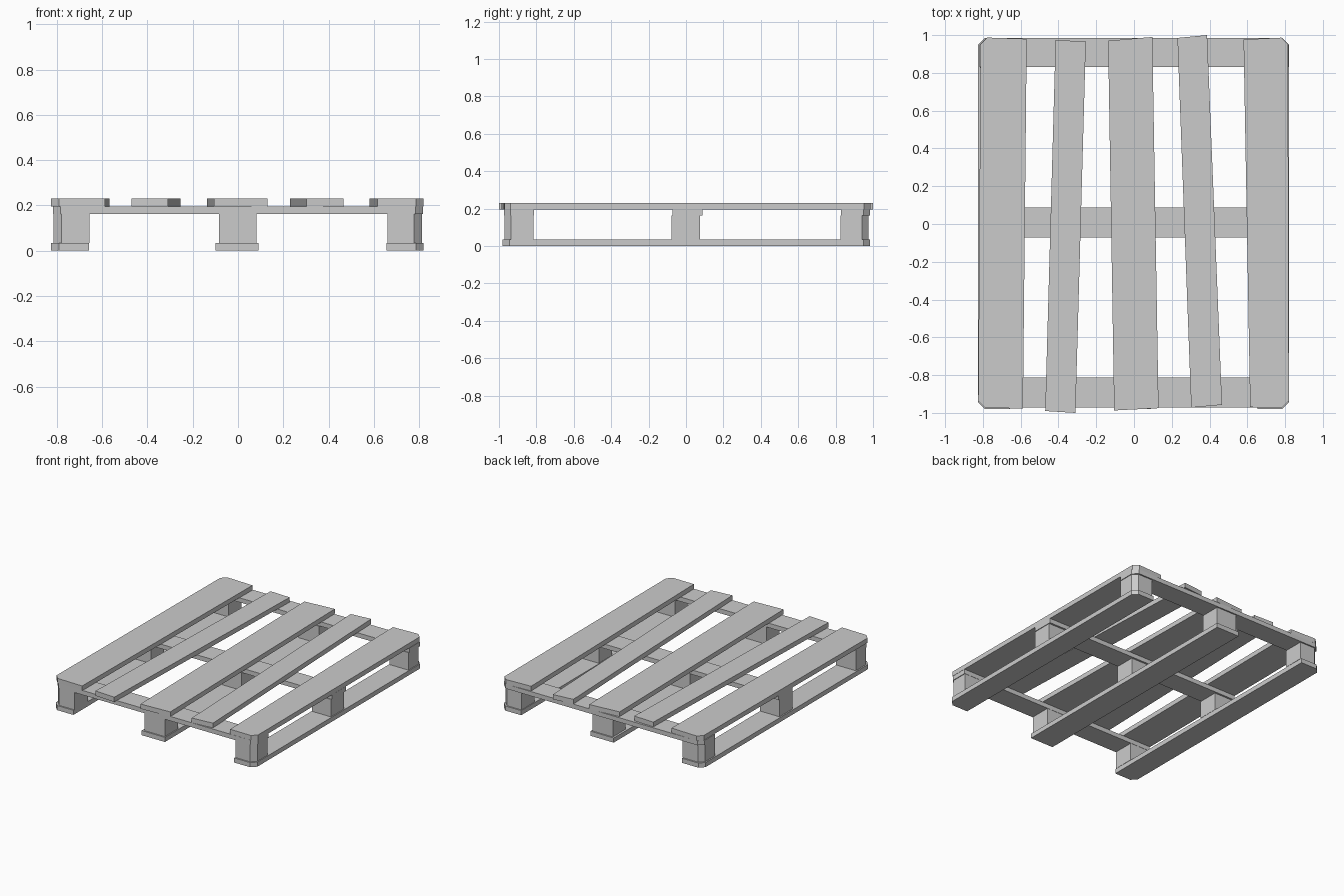
import bpy, bmesh

if "Cube" in bpy.data.objects:
    bpy.data.objects.remove(bpy.data.objects["Cube"])


def prism(name, outline, z0, z1, cuts=(), cut=0.035):
    """Extrude a plan outline from z0 to z1; clip the corners listed in cuts."""
    pts = []
    n = len(outline)
    for i, (x, y) in enumerate(outline):
        if i not in cuts:
            pts.append((x, y))
            continue
        for j in (i - 1, (i + 1) % n):
            dx, dy = outline[j][0] - x, outline[j][1] - y
            k = cut / (dx * dx + dy * dy) ** 0.5
            pts.append((x + dx * k, y + dy * k))
    bm = bmesh.new()
    face = bm.faces.new([bm.verts.new((x, y, z0)) for x, y in pts])
    top = bmesh.ops.extrude_face_region(bm, geom=[face])["geom"]
    for v in top:
        if isinstance(v, bmesh.types.BMVert):
            v.co.z = z1
    bmesh.ops.recalc_face_normals(bm, faces=bm.faces)
    mesh = bpy.data.meshes.new(name)
    bm.to_mesh(mesh)
    bm.free()
    obj = bpy.data.objects.new(name, mesh)
    bpy.context.collection.objects.link(obj)
    return obj


def rect(x0, x1, y0, y1):
    return [(x0, y0), (x1, y0), (x1, y1), (x0, y1)]


# Top deck boards: slightly skewed, front-left corner first, counter-clockwise
deck = [
    ("deck_board_left", [(-.825, -.972), (-.588, -.977), (-.568, .98), (-.812, .988)], (0, 3)),
    ("deck_board_inner_left", [(-.47, -.99), (-.31, -1.0), (-.255, .967), (-.415, .973)], ()),
    ("deck_board_middle", [(-.105, -.987), (.13, -.975), (.097, .99), (-.137, .97)], ()),
    ("deck_board_inner_right", [(.303, -.972), (.466, -.957), (.387, 1.0), (.23, .985)], ()),
    ("deck_board_right", [(.615, -.97), (.82, -.972), (.815, .988), (.58, .977)], (1, 2)),
]
for name, outline, cuts in deck:
    prism(name, outline, 0.196, 0.231, cuts)

# Cross boards under the deck
rows = [("front", -.972, -.813, (0, 1)), ("centre", -.072, .088, ()), ("back", .83, .985, (2, 3))]
for row, y0, y1, cuts in rows:
    prism(f"cross_board_{row}", rect(-.818, .818, y0, y1), 0.163, 0.196, cuts)

# Bottom runners, each with three spacer blocks
columns = [
    ("left", (-.825, -.657), (-.815, -.655), {"front": (0,), "back": (3,)}),
    ("middle", (-.10, .09), (-.085, .082), {}),
    ("right", (.655, .82), (.66, .813), {"front": (1,), "back": (2,)}),
]
block_y = {"front": (-.97, -.815), "centre": (-.078, .074), "back": (.825, .975)}
for col, runner_x, block_x, corners in columns:
    clipped = [c for group in corners.values() for c in group]
    prism(f"runner_{col}", rect(*runner_x, -.98, .985), 0.0, 0.034, clipped)
    for row, ys in block_y.items():
        prism(f"block_{col}_{row}", rect(*block_x, *ys), 0.034, 0.163, corners.get(row, ()))
